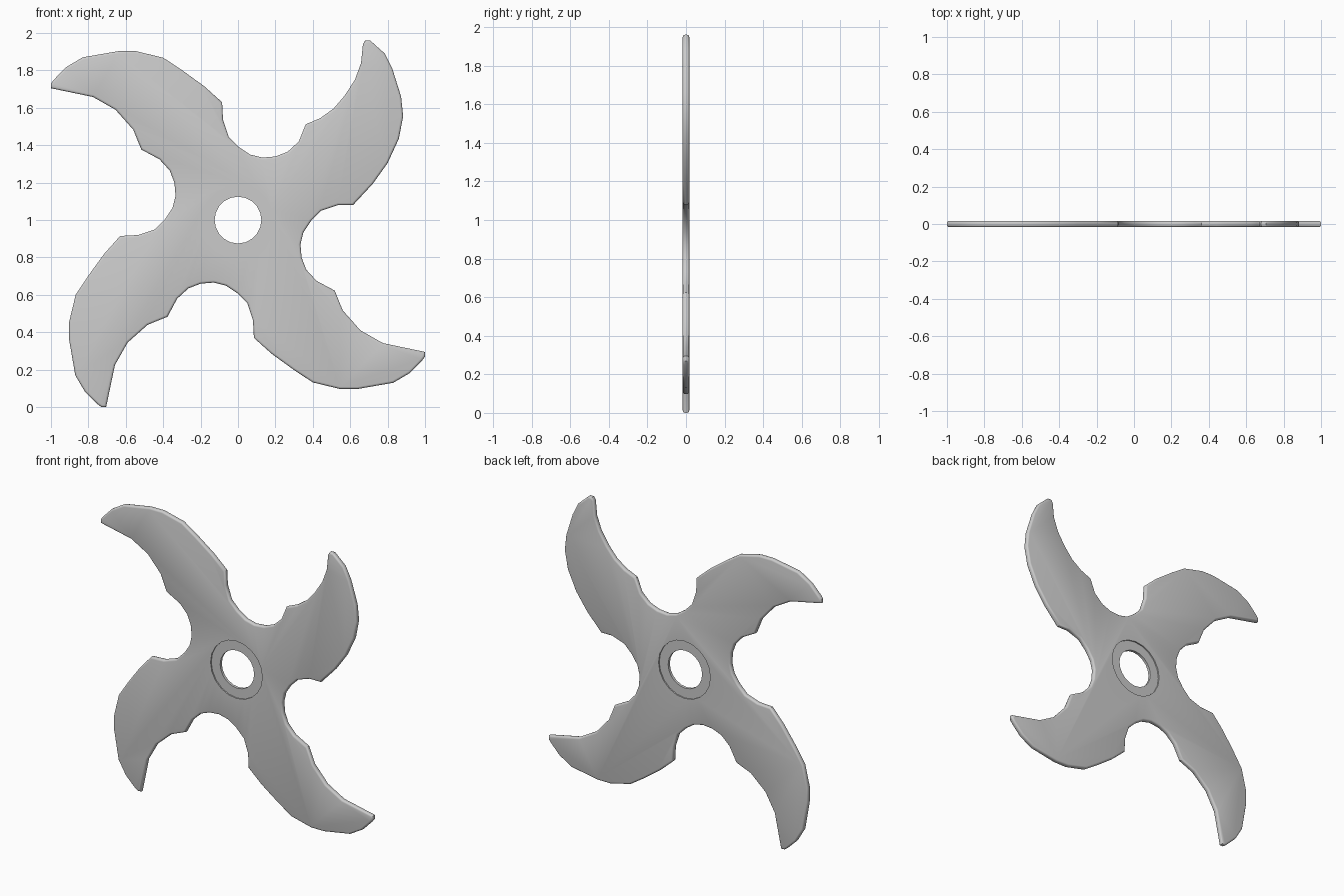
import bpy, bmesh, math

if "Cube" in bpy.data.objects:
    bpy.data.objects.remove(bpy.data.objects["Cube"])

HALF = 0.017      # half thickness
CENTRE_Z = 1.0

# Upper left blade, from its inner-right shoulder over the tip to the hooked side
BLADE = [(-.085, .63), (-.18, .715), (-.30, .802), (-.40, .868), (-.545, .903), (-.64, .903),
         (-.83, .87), (-.92, .817), (-.985, .75), (-1, .73), (-1, .705), (-.775, .658),
         (-.655, .59), (-.56, .483), (-.517, .377)]
# Upper right blade (slightly shorter), same order
SHORT_BLADE = [(.615, .08), (.72, .193), (.80, .305), (.86, .435), (.883, .555), (.872, .66),
               (.825, .81), (.785, .89), (.707, .96), (.68, .96), (.668, .94), (.658, .84),
               (.625, .75), (.57, .665), (.51, .595), (.44, .545), (.362, .512)]
# Scooped notch right of the upper left blade, listed from right to left
NOTCH = [(.325, .42), (.265, .365), (.20, .34), (.13, .334), (.065, .35), (.005, .39),
         (-.05, .445), (-.08, .535)]


def turn(points, quarter):
    for _ in range(quarter):
        points = [(-y, x) for x, y in points]
    return points


def make_plate():
    outline = SHORT_BLADE + NOTCH
    for q in range(3):
        outline = outline + turn(BLADE, q) + turn(NOTCH, q + 1)
    bm = bmesh.new()
    front = bm.faces.new([bm.verts.new((x, -HALF, y + CENTRE_Z)) for x, y in outline])
    back = bmesh.ops.extrude_face_region(bm, geom=[front])["geom"]
    bmesh.ops.translate(bm, vec=(0, 2 * HALF, 0),
                        verts=[v for v in back if isinstance(v, bmesh.types.BMVert)])
    bmesh.ops.recalc_face_normals(bm, faces=bm.faces[:])
    # Rounded rim on both faces
    rim = [e for e in bm.edges if abs(e.verts[0].co.y - e.verts[1].co.y) < 1e-5]
    bmesh.ops.bevel(bm, geom=rim, offset=0.012, segments=3, profile=0.5,
                    affect='EDGES', clamp_overlap=True)
    mesh = bpy.data.meshes.new("throwing_star")
    bm.to_mesh(mesh)
    bm.free()
    ob = bpy.data.objects.new("throwing_star", mesh)
    bpy.context.collection.objects.link(ob)
    return ob


def cut_disc(target, radius, y, depth):
    bpy.ops.mesh.primitive_cylinder_add(vertices=20, radius=radius, depth=depth,
                                        location=(0, y, CENTRE_Z),
                                        rotation=(math.pi / 2, 0, 0))
    cutter = bpy.context.object
    cutter.name = "hub_cutter"
    cutter.hide_render = True
    mod = target.modifiers.new("cut", 'BOOLEAN')
    mod.operation = 'DIFFERENCE'
    mod.solver = 'EXACT'
    mod.object = cutter
    bpy.context.view_layer.objects.active = target
    bpy.ops.object.modifier_apply(modifier=mod.name)
    bpy.data.objects.remove(cutter)


star = make_plate()
# Centre hole and the shallow recessed ring on each face
cut_disc(star, 0.125, 0, 0.2)
for side in (-1, 1):
    cut_disc(star, 0.19, side * (HALF + 0.042), 0.1)

bpy.ops.object.select_all(action='DESELECT')
star.select_set(True)
bpy.context.view_layer.objects.active = star
bpy.ops.object.shade_smooth_by_angle(angle=math.radians(35))
